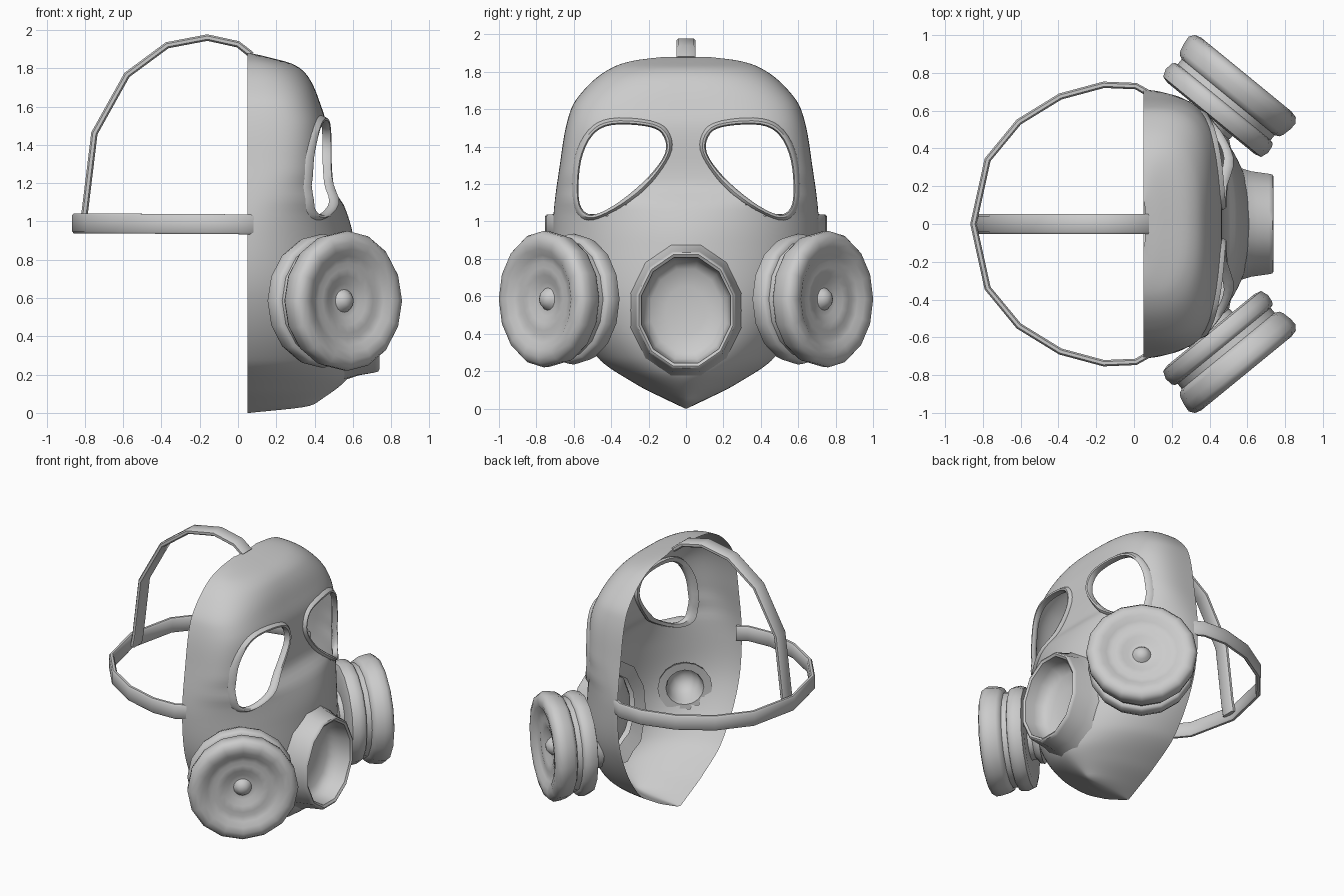
import bpy, bmesh
from math import sin, cos, pi, hypot
from mathutils import Vector

if "Cube" in bpy.data.objects:
    bpy.data.objects.remove(bpy.data.objects["Cube"])


def loft(name, rings, closed=True, wrap=False, caps=False, drop=None):
    """Skin a list of equal-length point rings; drop(centre) removes faces."""
    bm = bmesh.new()
    vs = [[bm.verts.new(p) for p in r] for r in rings]
    n = len(rings[0])
    for i in range(len(vs) if wrap else len(vs) - 1):
        a, b = vs[i], vs[(i + 1) % len(vs)]
        for j in range(n if closed else n - 1):
            k = (j + 1) % n
            bm.faces.new((a[j], a[k], b[k], b[j]))
    if caps:
        bm.faces.new(vs[0])
        bm.faces.new(vs[-1])
    if drop:
        dead = [f for f in bm.faces if drop(f.calc_center_median())]
        bmesh.ops.delete(bm, geom=dead, context='FACES')
    bmesh.ops.remove_doubles(bm, verts=bm.verts, dist=1e-5)
    bmesh.ops.recalc_face_normals(bm, faces=bm.faces)
    me = bpy.data.meshes.new(name)
    bm.to_mesh(me)
    bm.free()
    ob = bpy.data.objects.new(name, me)
    bpy.context.collection.objects.link(ob)
    return ob


def curve(table, z):
    """Smooth value from a (z, value) table (Hermite)."""
    m = len(table)
    i = max(k for k in range(m - 1) if table[k][0] <= z or k == 0)

    def slope(k):
        a, b = table[max(k - 1, 0)], table[min(k + 1, m - 1)]
        return (b[1] - a[1]) / (b[0] - a[0])
    (z0, v0), (z1, v1) = table[i], table[i + 1]
    h = z1 - z0
    t = (z - z0) / h
    return (v0 * (2*t**3 - 3*t*t + 1) + v1 * (3*t*t - 2*t**3)
            + h * slope(i) * (t**3 - 2*t*t + t) + h * slope(i + 1) * (t**3 - t*t))


# Face shell: half width, front depth and squareness by height
BACK = 0.05
WIDTH = [(0, .005), (.05, .11), (.12, .25), (.27, .47), (.6, .66), (.95, .71), (1.3, .675),
         (1.6, .615), (1.73, .52), (1.82, .4), (1.86, .28), (1.88, .12)]
DEPTH = [(0, .06), (.03, .34), (.06, .42), (.2, .585), (.5, .63), (.9, .605), (1.08, .555),
         (1.2, .48), (1.5, .462), (1.6, .435), (1.75, .37), (1.82, .29), (1.86, .15), (1.88, .06)]
SQUARE = [(0, 1.8), (.5, 2.0), (.9, 1.95), (1.05, 2.15), (1.15, 2.7), (1.28, 3.4), (1.6, 3.4),
          (1.88, 2.4)]


def surface_x(y, z):
    w, d, p = (curve(t, z) for t in (WIDTH, DEPTH, SQUARE))
    return BACK + (d - BACK) * max(0, 1 - min(1, abs(y) / w) ** p) ** (1 / p)


def shell_row(z, n=76):
    w, d, p = (curve(t, z) for t in (WIDTH, DEPTH, SQUARE))
    row = []
    for j in range(n + 1):
        a = -pi / 2 + pi * j / n
        s, c = sin(a), max(cos(a), 0)
        r = (abs(s) ** p + c ** p) ** (-1 / p)
        row.append((BACK + (d - BACK) * c * r, w * s * r, z))
    return row


# Eye outline, smoothed from a few points (y, z)
EYE = [(.11, 1.37), (.13, 1.47), (.22, 1.51), (.40, 1.515), (.50, 1.46), (.56, 1.33),
       (.575, 1.15), (.55, 1.06), (.48, 1.04), (.35, 1.11), (.2, 1.24)]
EC = (.35, 1.29)


def eye_points(scale, sub=4):
    out, n = [], len(EYE)
    for i in range(n):
        q = [Vector(EYE[(i + k) % n]) for k in (-1, 0, 1, 2)]
        for s in range(sub):
            t = s / sub
            v = .5 * (2 * q[1] + (q[2] - q[0]) * t + (2*q[0] - 5*q[1] + 4*q[2] - q[3]) * t*t
                      + (3*q[1] - q[0] - 3*q[2] + q[3]) * t**3)
            # push outward by a constant distance
            d = Vector((v[0] - EC[0], v[1] - EC[1]))
            d += d.normalized() * (scale - 1) * .25
            out.append((EC[0] + d.x, EC[1] + d.y))
    return out


def inside(y, z, poly):
    hit = False
    for (y0, z0), (y1, z1) in zip(poly, poly[1:] + poly[:1]):
        if (z0 > z) != (z1 > z) and y < y0 + (z - z0) * (y1 - y0) / (z1 - z0):
            hit = not hit
    return hit


# Filter axis (for the +y side) and mouth centre
FC, FA = Vector((.42, .575, .585)), Vector((.634, .775, 0)).normalized()
FS = Vector((-FA.y, FA.x, 0))
MZ, MRY, MRZ = .525, .275, .325
EYE_CUT = eye_points(1.09)


def shell_hole(c):
    y = abs(c.y)
    rel = Vector((c.x, y, c.z)) - FC
    return (inside(y, c.z, EYE_CUT)
            or hypot(rel.dot(FS), rel.z) < .14 and rel.dot(FA) > -.3
            or hypot(y / MRY, (c.z - MZ) / MRZ) < .99)


loft("face_shell", [shell_row(.94 - .94 * cos(pi * i / 100)) for i in range(101)],
     closed=False, drop=shell_hole)

# Filter canister profile: (distance along axis, radius)
CAN = [(.09, 0), (.07, .06), (.02, .1), (-.06, .115), (-.09, .125), (-.095, .18), (-.07, .175),
       (-.045, .145), (-.015, .15), (-.02, .3), (-.01, .335), (.03, .35), (.07, .345), (.085, .335),
       (.09, .318), (.125, .318), (.135, .34), (.155, .352), (.2, .362), (.24, .365), (.268, .345),
       (.278, .31), (.272, .27), (.25, .235), (.24, .2), (.243, .17), (.235, .13), (.215, .09),
       (.213, .06), (.235, .045), (.25, .025), (.253, 0)]
EYE_RIM = [(1.16, -.01), (1.13, .008), (1.08, .022), (1.03, .018), (1, -.005), (1.02, -.025), (1.14, -.025)]
for side, label in ((1, "left"), (-1, "right")):
    rings = []
    for t, r in CAN:
        ring = []
        for k in range(16):
            a = 2 * pi * k / 16
            p = FC + FA * t + FS * r * cos(a) + Vector((0, 0, r * sin(a)))
            ring.append((p.x, p.y * side, p.z))
        rings.append(ring)
    loft("filter_" + label, rings)
    # Raised rim round the eye opening
    loft("eye_rim_" + label,
         [[(surface_x(y, z) + o, y * side, z) for y, z in eye_points(s)] for s, o in EYE_RIM],
         wrap=True)

# Mouth port: (scale, x or None, offset from the shell when x is None)
PORT = [(.84, None, -.02), (1.14, None, -.018), (1.1, None, .008), (1.05, None, .045),
        (1.0, .715, 0), (.985, .732, 0), (.95, .738, 0), (.9, .728, 0), (.87, .66, 0),
        (.83, .61, 0), (.7, .58, 0), (.4, .56, 0), (0, .555, 0)]
rings = []
for s, x, off in PORT:
    ring = []
    for k in range(24):
        # 12-sided outline with side midpoints, so the base can follow the shell
        a = 2 * pi * k / 24
        q = s if k % 2 else s * cos(pi / 12)
        y, z = MRY * q * cos(a), MZ + MRZ * q * sin(a)
        ring.append((surface_x(y, z) + off if x is None else x, y, z))
    rings.append(ring)
loft("mouth_port", rings)


# Straps: rounded bands swept along a path
def strap(name, path, across, half_width=.052, half_thick=.017):
    pts, across, rings = [Vector(p) for p in path], Vector(across), []
    section = [(1, .5), (.8, 1), (-.8, 1), (-1, .5), (-1, -.5), (-.8, -1), (.8, -1), (1, -.5)]
    for i, p in enumerate(pts):
        tan = (pts[min(i + 1, len(pts) - 1)] - pts[max(i - 1, 0)]).normalized()
        n = tan.cross(across).normalized() * half_thick
        w = across * half_width
        rings.append([p + w * a + n * b for a, b in section])
    loft(name, rings, caps=True)


half = [(.08, .69), (.01, .73), (-.16, .737), (-.39, .675), (-.61, .54), (-.775, .34)]
loop = half + [(-.85, 0)] + [(x, -y) for x, y in reversed(half)]
strap("head_strap", [(x, y, .985 - .006 * x) for x, y in loop], (0, 0, 1))
top = [(.07, 1.87), (0, 1.925), (-.16, 1.96), (-.37, 1.92), (-.58, 1.765), (-.75, 1.46),
       (-.80, 1.05), (-.815, .97)]
strap("crown_strap", [(x, 0, z) for x, z in top], (0, 1, 0))

# Smooth shading with sharp creases kept
for ob in bpy.context.collection.objects:
    ob.select_set(True)
    bpy.context.view_layer.objects.active = ob
bpy.ops.object.shade_smooth_by_angle(angle=.8)
